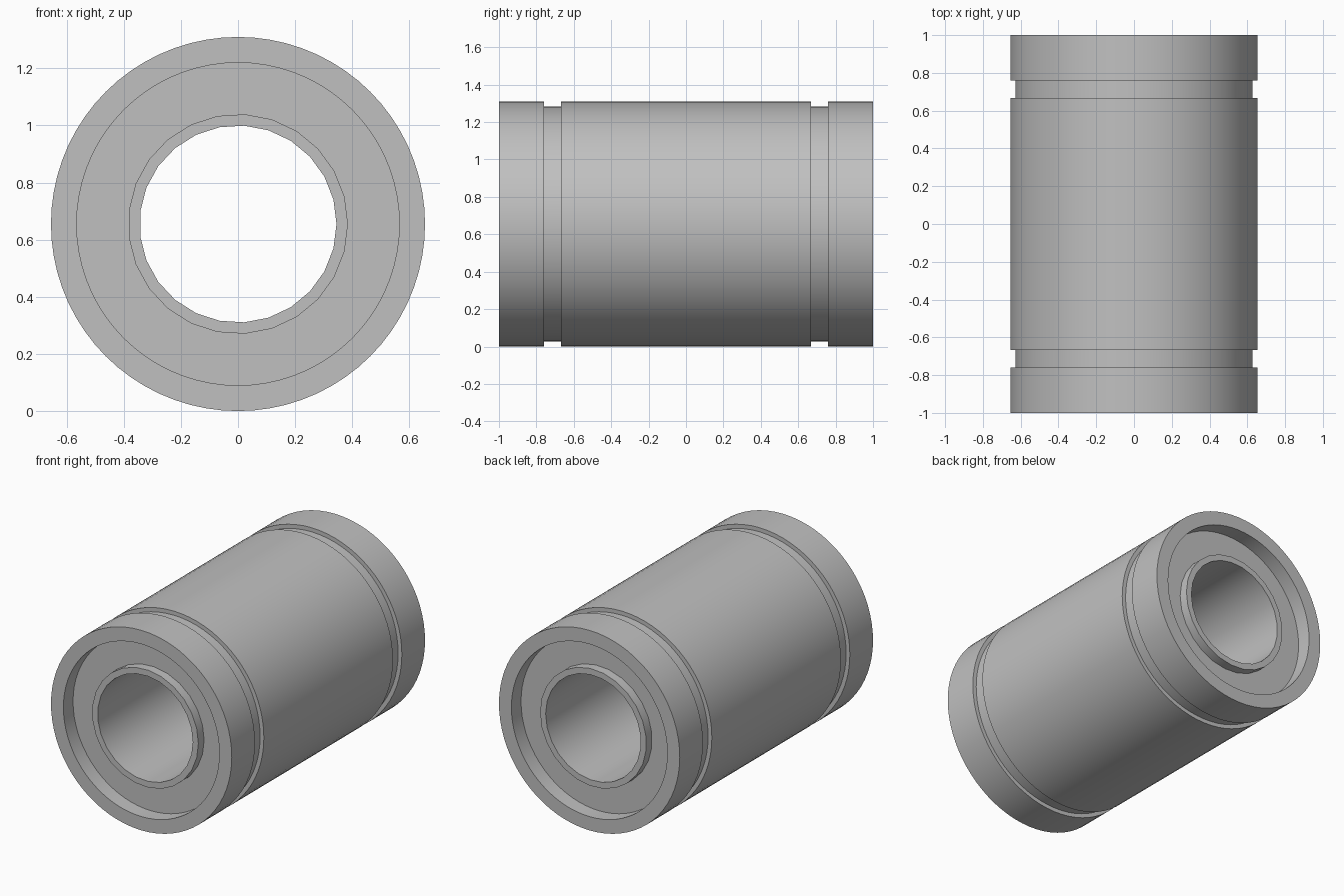
import bpy, bmesh, math

cube = bpy.data.objects.get("Cube")
if cube:
    bpy.data.objects.remove(cube, do_unlink=True)

AXIS_HEIGHT = 0.655

# Single grey metal
steel = bpy.data.materials.new("grey steel")
steel.use_nodes = True
grey = (0.53, 0.53, 0.53, 1)
steel.diffuse_color = grey
steel.node_tree.nodes["Principled BSDF"].inputs["Base Color"].default_value = grey


def lathe(name, half_profile, sides):
    """Turn a (radius, y) half profile, mirrored front to back, about the y axis."""
    profile = half_profile + [(r, -y) for r, y in reversed(half_profile)]
    bm = bmesh.new()
    rings = []
    for i in range(sides):
        a = math.tau * i / sides
        rings.append([bm.verts.new((r * math.cos(a), y, r * math.sin(a)))
                      for r, y in profile])
    n = len(profile)
    for i in range(sides):
        here, after = rings[i], rings[(i + 1) % sides]
        for j in range(n):
            k = (j + 1) % n
            bm.faces.new((here[j], here[k], after[k], after[j]))
    bmesh.ops.recalc_face_normals(bm, faces=bm.faces)
    mesh = bpy.data.meshes.new(name)
    bm.to_mesh(mesh)
    bm.free()
    mesh.materials.append(steel)
    obj = bpy.data.objects.new(name, mesh)
    obj.location.z = AXIS_HEIGHT
    bpy.context.collection.objects.link(obj)
    bpy.ops.object.select_all(action='DESELECT')
    obj.select_set(True)
    bpy.context.view_layer.objects.active = obj
    bpy.ops.object.shade_smooth_by_angle(angle=math.radians(30))
    return obj


# Outer shell: recessed end faces, raised rims and two retaining grooves
lathe("outer_shell", [
    (0.365, -0.90), (0.565, -0.90), (0.565, -1.0), (0.655, -1.0),
    (0.655, -0.76), (0.628, -0.76), (0.628, -0.668), (0.655, -0.668),
], 72)

# Inner sleeve: bored tube standing proud of the recessed faces
lathe("inner_sleeve", [(0.345, -0.96), (0.385, -0.96)], 25)
